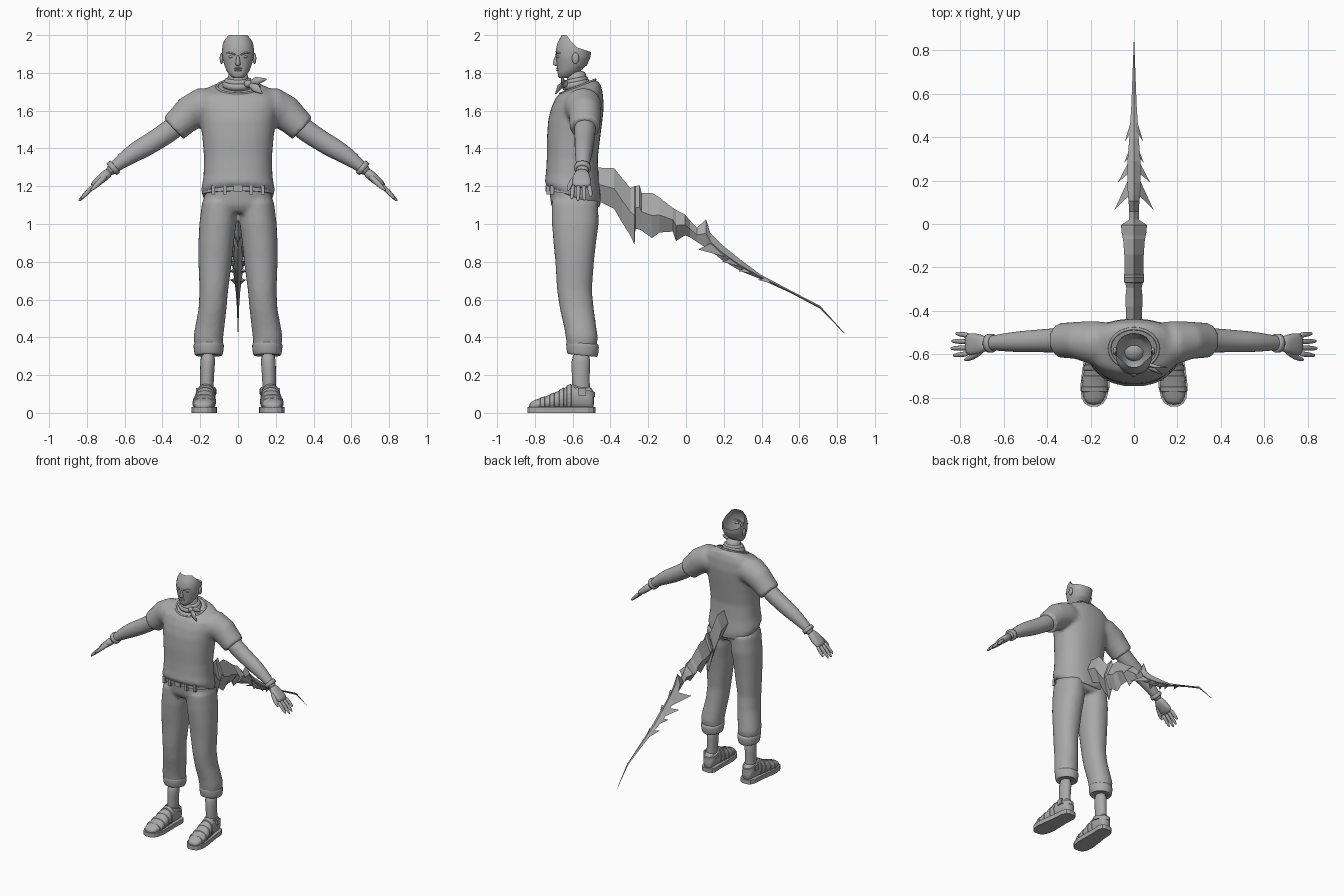
import bpy, bmesh, math
from mathutils import Vector, Matrix

if "Cube" in bpy.data.objects:
    bpy.data.objects.remove(bpy.data.objects["Cube"])

grey = bpy.data.materials.new("plain_grey")
grey.diffuse_color = (0.4, 0.4, 0.4, 1)
grey.use_nodes = True
grey.node_tree.nodes["Principled BSDF"].inputs["Base Color"].default_value = grey.diffuse_color


def finish(name, bm, subsurf=0, voxel=0, smooth=True):
    bmesh.ops.recalc_face_normals(bm, faces=bm.faces)
    mesh = bpy.data.meshes.new(name)
    bm.to_mesh(mesh)
    bm.free()
    for p in mesh.polygons:
        p.use_smooth = smooth
    mesh.materials.append(grey)
    ob = bpy.data.objects.new(name, mesh)
    bpy.context.collection.objects.link(ob)
    if voxel:
        m = ob.modifiers.new("merge", 'REMESH')
        m.mode, m.voxel_size, m.use_smooth_shade = 'VOXEL', voxel, True
        m = ob.modifiers.new("soften", 'SMOOTH')
        m.factor, m.iterations = 0.5, 6
    if subsurf:
        ob.modifiers.new("round", 'SUBSURF').levels = subsurf
    return ob


def power(v, p):
    return math.copysign(abs(v) ** (2 / p), v)


def loft(bm, stations, n=24, p=2.0, closed=True):
    """Skin rings given as (centre, u axis, v axis)."""
    rings = []
    for c, u, v in stations:
        ang = [2 * math.pi * i / n for i in range(n)]
        rings.append([bm.verts.new(Vector(c) + Vector(u) * power(math.cos(a), p)
                                   + Vector(v) * power(math.sin(a), p)) for a in ang])
    for a, b in zip(rings, rings[1:]):
        for i in range(n):
            j = (i + 1) % n
            bm.faces.new((a[i], a[j], b[j], b[i]))
    if closed:
        bm.faces.new(rings[0])
        bm.faces.new(rings[-1])
    return rings


def level(z, cx, rx, yf, yb, tilt=0):
    """Horizontal ring from front y to back y, tilted by rise over run."""
    ry = (yb - yf) / 2
    return (cx, (yf + yb) / 2, z), (rx, 0, 0), (0, ry, ry * tilt)


def limb(bm, pts, n=16, p=2.0):
    """Tube through (x, y, z, half depth, half height)."""
    st = []
    for i, q in enumerate(pts):
        a, b = Vector(pts[max(i - 1, 0)][:3]), Vector(pts[min(i + 1, len(pts) - 1)][:3])
        d = (b - a).normalized()
        side = Vector((0, 1, 0)) - d * d.y
        side.normalize()
        st.append((q[:3], side * q[3], d.cross(side) * q[4]))
    loft(bm, st, n, p)


def hoop(bm, c, rx, ry, r, tilt=0, n=32):
    """Closed ring of round cord lying roughly flat."""
    rows = []
    for i in range(n):
        a = 2 * math.pi * i / n
        o = Vector((math.cos(a), math.sin(a), 0))
        base = Vector(c) + Vector((o.x * rx, o.y * ry, o.y * ry * tilt))
        rows.append([bm.verts.new(base + o * r * math.cos(b) + Vector((0, 0, r * math.sin(b))))
                     for b in [k * math.pi / 4 for k in range(8)]])
    for i in range(n):
        for k in range(8):
            bm.faces.new((rows[i][k], rows[i - 1][k], rows[i - 1][k - 7], rows[i][k - 7]))


def ball(bm, c, s):
    bmesh.ops.create_uvsphere(bm, u_segments=16, v_segments=10, radius=1,
                              matrix=Matrix.Translation(c) @ Matrix.Diagonal((*s, 1)))


def box(bm, c, s):
    bmesh.ops.create_cube(bm, size=1, matrix=Matrix.Translation(c) @ Matrix.Diagonal((*s, 1)))


def lerp(table, t):
    t = min(max(t, table[0][0]), table[-1][0])
    for a, b in zip(table, table[1:]):
        if t <= b[0]:
            f = (t - a[0]) / (b[0] - a[0])
            return [p + (q - p) * f for p, q in zip(a[1:], b[1:])]


SIDES = ((1, "left"), (-1, "right"))

# Shirt: body and both sleeves merged
bm = bmesh.new()
loft(bm, [level(*r) for r in (
    (1.14, 0, .185, -.735, -.455, -.4), (1.18, 0, .195, -.748, -.45, -.3), (1.25, 0, .183, -.742, -.462, -.1),
    (1.35, 0, .18, -.737, -.467), (1.45, 0, .188, -.737, -.455), (1.55, 0, .2, -.73, -.442),
    (1.62, 0, .215, -.712, -.435), (1.68, 0, .215, -.69, -.44, .1), (1.712, 0, .17, -.68, -.452, .25),
    (1.728, 0, .115, -.665, -.48, .4))], 32, 2.3)
for s, side in SIDES:
    limb(bm, [(s * .1, -.555, 1.625, .1, .09), (s * .19, -.545, 1.622, .1, .1), (s * .255, -.535, 1.587, .087, .094),
              (s * .3, -.535, 1.545, .083, .083), (s * .342, -.535, 1.505, .08, .078)], 24)
finish("shirt", bm, voxel=.012)
bm = bmesh.new()
hoop(bm, (0, -.573, 1.727), .112, .092, .007, .4)
finish("shirt_collar", bm)

# Trousers: hips and both legs merged, then cuffs and belt
bm = bmesh.new()
loft(bm, [level(*r) for r in ((1.06, 0, .17, -.69, -.48), (1.1, 0, .187, -.715, -.462), (1.2, 0, .17, -.725, -.475))], 32, 2.3)
for s, side in SIDES:
    loft(bm, [level(z, s * cx, *r) for z, cx, *r in (
        (1.12, .1, .09, -.712, -.465), (1.0, .107, .098, -.71, -.462), (.9, .116, .094, -.702, -.476),
        (.8, .121, .089, -.692, -.487), (.65, .128, .076, -.683, -.498), (.55, .135, .074, -.668, -.488),
        (.45, .15, .078, -.645, -.474), (.4, .157, .079, -.637, -.466), (.34, .155, .074, -.628, -.475))], 24, 2.2)
finish("trousers", bm, voxel=.012)
for s, side in SIDES:
    bm = bmesh.new()
    loft(bm, [level(z, s * .155, r, -.548 - r * 1.08, -.548 + r * 1.08, -.1) for z, r in
              ((.312, .058), (.302, .068), (.305, .075), (.33, .079), (.358, .082), (.372, .078), (.374, .066))], 24)
    finish(side + "_trouser_cuff", bm, 1)
bm = bmesh.new()
loft(bm, [level(z, 0, .187, -.732, -.463, -.15) for z in (1.155, 1.19)], 32, 2.3)
box(bm, (0, -.735, 1.187), (.05, .015, .032))
for x in (-.13, -.07, .07, .13):
    box(bm, (x, -.71 if abs(x) > .1 else -.728, 1.18), (.018, .02, .05))
finish("belt", bm, smooth=False)

# Arms, wristbands, hands
for s, side in SIDES:
    bm = bmesh.new()
    limb(bm, [(s * x, y, z, a, b) for x, y, z, a, b in (
        (.28, -.535, 1.56, .06, .06), (.36, -.535, 1.493, .057, .059), (.43, -.537, 1.447, .053, .056),
        (.5, -.54, 1.405, .05, .055), (.55, -.542, 1.377, .047, .05), (.61, -.545, 1.337, .04, .041),
        (.655, -.547, 1.3, .033, .03), (.69, -.55, 1.27, .034, .027))], 20)
    finish(side + "_arm", bm, 1)
    bm = bmesh.new()
    limb(bm, [(s * (.66 + .76 * t), -.548, 1.297 - .65 * t, r, r * .95) for t, r in
              ((-.014, .036), (-.012, .043), (.012, .043), (.014, .036))], 20)
    finish(side + "_wristband", bm)
    bm = bmesh.new()
    limb(bm, [(s * x, y, z, a, b) for x, y, z, a, b in (
        (.675, -.55, 1.283, .03, .024), (.705, -.552, 1.255, .046, .027),
        (.745, -.553, 1.222, .053, .023), (.775, -.553, 1.195, .05, .016))], 16, 2.5)
    for i, (y, length) in enumerate(((-.512, .075), (-.541, .1), (-.569, .105), (-.596, .09))):
        limb(bm, [(s * (.76 + .76 * length * t), y + (y + .553) * .2 * t, 1.208 - .7 * length * t - .01 * t, r, r)
                  for t, r in ((0, .013), (.5, .013), (.9, .01), (1.05, .004))], 10)
    limb(bm, [(s * x, y, z, r, r) for x, y, z, r in (
        (.695, -.575, 1.258, .018), (.73, -.602, 1.225, .017), (.76, -.62, 1.195, .013), (.782, -.626, 1.175, .005))], 10)
    finish(side + "_hand", bm, 1)

# Ankles and sandals
UPPER = [(-.832, .03, .045), (-.8, .052, .062), (-.74, .06, .08), (-.68, .056, .105), (-.62, .049, .14),
         (-.56, .045, .15), (-.51, .044, .135), (-.485, .03, .11)]
for s, side in SIDES:
    def foot_x(y):
        return s * (.168 + (-.55 - y) * .06)

    def slice_at(y, grow=1):
        rx, h = lerp(UPPER, y)
        return (foot_x(y), y, .012 + h / 2), (rx * grow, 0, 0), (0, 0, (h / 2 - .004) * grow)
    bm = bmesh.new()
    loft(bm, [level(*r) for r in ((.06, s * .165, .035, -.6, -.5), (.14, s * .165, .036, -.605, -.51),
                                  (.22, s * .163, .037, -.605, -.51), (.33, s * .158, .045, -.61, -.5))], 20)
    finish(side + "_ankle", bm, 1)
    bm = bmesh.new()
    loft(bm, [slice_at(q[0]) for q in UPPER], 20, 2.2)
    finish(side + "_sandal_upper", bm, 1)
    bm = bmesh.new()
    for y in (-.76, -.71, -.66, -.62):
        loft(bm, [slice_at(y + d, g) for d, g in ((-.013, 1), (-.011, 1.06), (.011, 1.06), (.013, 1))], 20, 2.2)
    loft(bm, [level(z, s * .165, .05, -.615, -.482, -.25) for z in (.1, .127)], 20)
    box(bm, (s * .216, -.55, .113), (.012, .04, .04))
    finish(side + "_sandal_straps", bm, smooth=False)
    # sole outline follows the foot length
    bm = bmesh.new()
    outline = [(-.838, .02), (-.825, .043), (-.8, .058), (-.75, .067), (-.68, .063), (-.6, .056), (-.52, .055), (-.49, .042), (-.48, .02)]
    pts = [(foot_x(y) + w, y) for y, w in outline] + [(foot_x(y) - w, y) for y, w in reversed(outline)]
    face = bm.faces.new([bm.verts.new((x, y, 0)) for x, y in pts])
    new = bmesh.ops.extrude_face_region(bm, geom=[face])["geom"]
    bmesh.ops.translate(bm, vec=(0, 0, .032), verts=[v for v in new if isinstance(v, bmesh.types.BMVert)])
    finish(side + "_sandal_sole", bm, smooth=False)

# Neck and scarf
bm = bmesh.new()
loft(bm, [level(*r) for r in ((1.68, 0, .07, -.64, -.51), (1.75, 0, .056, -.63, -.525), (1.82, 0, .054, -.63, -.525))])
finish("neck", bm, 1)
bm = bmesh.new()
hoop(bm, (0, -.583, 1.738), .064, .054, .02, .25)
hoop(bm, (0, -.583, 1.757), .058, .05, .016, .2)
ball(bm, (.055, -.645, 1.742), (.024, .02, .02))
limb(bm, [(.06, -.645, 1.745, .012, .01), (.1, -.655, 1.758, .008, .022), (.15, -.66, 1.766, .003, .004)], 8)
limb(bm, [(.06, -.65, 1.74, .012, .01), (.095, -.675, 1.72, .007, .024), (.128, -.69, 1.69, .003, .004)], 8)
finish("scarf", bm)

# Head: open shell cut along a sloping hairline
HEAD = [(1.772, .022, -.672, -.625), (1.785, .042, -.678, -.59), (1.81, .06, -.68, -.56), (1.84, .072, -.683, -.525),
        (1.88, .083, -.688, -.507), (1.92, .085, -.69, -.5), (1.96, .08, -.68, -.5), (2.0, .062, -.658, -.5)]
HAIRLINE = [(-.7, 2.0), (-.656, 2.0), (-.577, 1.935), (-.5, 1.91)]


def head_point(a, z):
    w, yf, yb = lerp(HEAD, z)
    return Vector((w * power(math.cos(a), 2.2), (yf + yb) / 2 + (yb - yf) / 2 * power(math.sin(a), 2.2), z))


bm = bmesh.new()
rows = []
for k in range(17):
    row = []
    for i in range(36):
        a = 2 * math.pi * i / 36
        top = lerp(HAIRLINE, head_point(a, 1.93).y)[0]
        row.append(bm.verts.new(head_point(a, 1.772 + (top - 1.772) * k / 16)))
    rows.append(row)
bm.faces.new(rows[0])
for a, b in zip(rows, rows[1:]):
    for i in range(36):
        bm.faces.new((a[i - 1], a[i], b[i], b[i - 1]))
finish("head", bm)
bm = bmesh.new()
loft(bm, [level(*r) for r in ((1.836, 0, .008, -.69, -.67), (1.842, 0, .015, -.708, -.67),
                              (1.86, 0, .011, -.704, -.67), (1.9, 0, .007, -.692, -.67))], 12)
finish("nose", bm, 1)
bm = bmesh.new()
for z, h in ((1.824, .004), (1.814, .005)):
    ball(bm, (0, -.679, z), (.022, .009, h))
finish("lips", bm)
for s, side in SIDES:
    bm = bmesh.new()
    ball(bm, (s * .035, -.672, 1.885), (.016, .013, .008))
    finish(side + "_eye", bm)
    bm = bmesh.new()
    limb(bm, [(s * .014, -.688, 1.896, .005, .004), (s * .04, -.68, 1.907, .006, .005), (s * .062, -.665, 1.905, .004, .003)], 8)
    finish(side + "_eyebrow", bm)
    bm = bmesh.new()
    ball(bm, (s * .087, -.585, 1.877), (.01, .019, .03))
    finish(side + "_ear", bm)

# Jagged tail: diamond section blade with barbs
TAIL = [(-.5, 1.3, 1.14, .035), (-.38, 1.295, 1.08, .038), (-.34, 1.245, 1.01, .04), (-.295, 1.19, .94, .035),
        (-.272, 1.2, .89, .04), (-.268, 1.2, .975, .045), (-.245, 1.205, .97, .045), (-.235, 1.165, .965, .045), (-.18, 1.165, .925, .043),
        (-.14, 1.14, .955, .045), (-.07, 1.085, .96, .05), (-.053, 1.075, .91, .055), (-.005, 1.05, .94, .06),
        (.02, 1.02, .93, .022), (.058, .98, .905, .022), (.106, 1.025, .875, .025), (.13, .95, .86, .028), (.19, .89, .81, .03),
        (.29, .81, .75, .03), (.39, .735, .71, .022), (.55, .65, .637, .012), (.71, .567, .552, .006), (.84, .422, .418, .001)]
bm = bmesh.new()
loft(bm, [((0, y, (t + b) / 2), (w, 0, 0), (0, 0, (t - b) / 2)) for y, t, b, w in TAIL], 4)
finish("tail", bm, smooth=False)
bm = bmesh.new()
for s, side in SIDES:
    for x, y, z, run in ((.09, .065, .865, .17), (.075, .19, .8, .12), (.045, .28, .75, .09), (.042, .38, .705, .1)):
        mid = [(y + run * f, sum(lerp(TAIL, y + run * f)[:2]) / 2) for f in (.45, 1)]
        tip = bm.verts.new((s * x, y, z))
        v = [bm.verts.new((s * w, q[0], q[1] + d)) for w, q, d in
             ((.012, mid[0], -.01), (.012, mid[1], 0), (.012, mid[0], .01))]
        for a, b in ((0, 1), (1, 2), (2, 0)):
            bm.faces.new((tip, v[a], v[b]))
        bm.faces.new(v)
finish("tail_barbs", bm, smooth=False)
